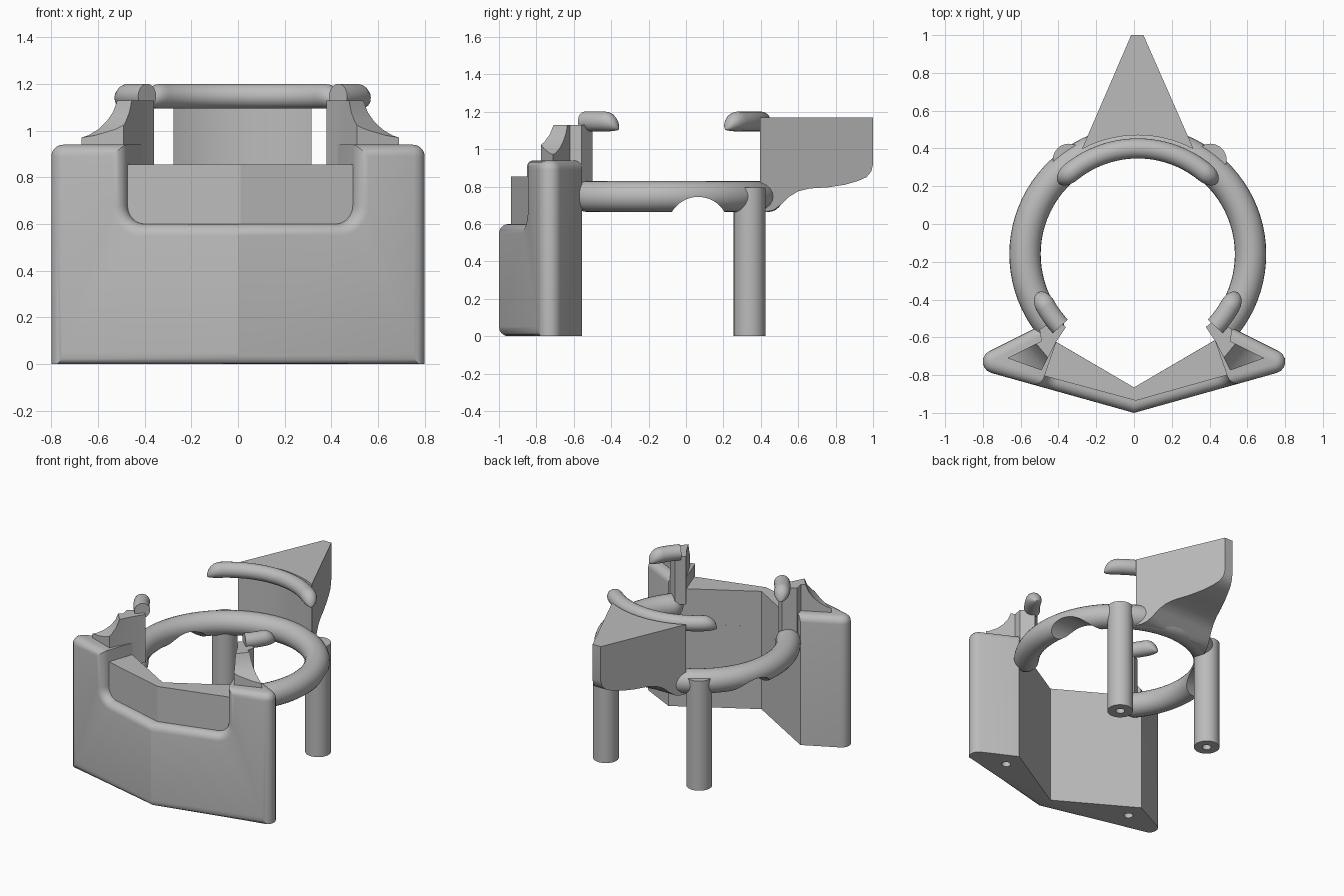
import bpy, bmesh, math
from mathutils import Vector

if "Cube" in bpy.data.objects:
    bpy.data.objects.remove(bpy.data.objects["Cube"], do_unlink=True)

grey = bpy.data.materials.new("plain grey")
grey.use_nodes = True
grey.diffuse_color = (0.5, 0.5, 0.5, 1)
grey.node_tree.nodes["Principled BSDF"].inputs["Base Color"].default_value = (0.5, 0.5, 0.5, 1)

CX, CY = 0.02, -0.16      # ring centre
SLOPE = 0.28              # sweep of the front wall


def make(name, bm):
    bmesh.ops.recalc_face_normals(bm, faces=bm.faces)
    mesh = bpy.data.meshes.new(name)
    bm.to_mesh(mesh)
    bm.free()
    mesh.materials.append(grey)
    ob = bpy.data.objects.new(name, mesh)
    bpy.context.collection.objects.link(ob)
    return ob


def loft(name, rings):
    """Skin between rings of equal point count, with flat end caps."""
    bm = bmesh.new()
    rows = [[bm.verts.new(p) for p in ring] for ring in rings]
    n = len(rows[0])
    for a, b in zip(rows, rows[1:]):
        for i in range(n):
            bm.faces.new((a[i], a[(i + 1) % n], b[(i + 1) % n], b[i]))
    bm.faces.new(rows[0])
    bm.faces.new(rows[-1])
    return make(name, bm)


def prism(name, pts, vec):
    return loft(name, [pts, [Vector(p) + Vector(vec) for p in pts]])


def upright(name, plan, z0, z1):
    return prism(name, [(x, y, z0) for x, y in plan], (0, 0, z1 - z0))


def cylinder(name, x, y, r, z0, z1, n=32):
    plan = [(x + r * math.cos(i * math.tau / n), y + r * math.sin(i * math.tau / n)) for i in range(n)]
    return upright(name, plan, z0, z1)


def arc_tube(name, R, r, a0, a1, z, round0=True, round1=True, droop=0.0, cap=1.0):
    """Round bar bent about the ring centre, with domed or flat ends."""
    span = math.degrees(cap * r / R)
    stations = [(a0 + (a1 - a0) * i / 60, 1.0) for i in range(61)]
    dome = [math.radians(t) for t in (15, 30, 45, 60, 75, 87)]
    if round0:
        stations = [(a0 - span * math.sin(t), math.cos(t)) for t in reversed(dome)] + stations
    if round1:
        stations += [(a1 + span * math.sin(t), math.cos(t)) for t in dome]
    rings = []
    for ang, k in stations:
        a, zc = math.radians(ang), z - droop * r * (1 - k)
        ring = []
        for j in range(24):
            t = j * math.tau / 24
            d = R + r * k * math.cos(t)
            ring.append((CX + d * math.cos(a), CY + d * math.sin(a), zc + r * k * math.sin(t)))
        rings.append(ring)
    return loft(name, rings)


def boolean(ob, other, op='DIFFERENCE'):
    other.hide_render = True
    mod = ob.modifiers.new("cut", 'BOOLEAN')
    mod.operation, mod.object, mod.solver = op, other, 'EXACT'
    bpy.context.view_layer.objects.active = ob
    bpy.ops.object.modifier_apply(modifier=mod.name)
    bpy.data.objects.remove(other, do_unlink=True)


def smooth(ob):
    bpy.ops.object.select_all(action='DESELECT')
    ob.select_set(True)
    bpy.context.view_layer.objects.active = ob
    bpy.ops.object.shade_smooth_by_angle(angle=math.radians(30))


# front body: swept wall with a thick rounded wing at each end
right = []
for i in range(7):
    a = math.radians(-74.4 + 137.8 * i / 6)
    right.append((0.739 + 0.062 * math.cos(a), -0.729 + 0.062 * math.sin(a)))
right[0] = (right[0][0], -1 + SLOPE * right[0][0])
right.append((0.53, -0.555))
plan = [(0, -1)] + right + [(0, -0.865)] + [(-x, y) for x, y in reversed(right)]
body = upright("front_body", plan, 0, 0.94)

# wide notch, narrowing toward the back, with rounded lower corners
rings = []
for y, half in ((-1.1, 0.587), (-0.45, 0.36)):
    side = [(half, 1.1)]
    for i in range(7):
        a = math.radians(-90 * i / 6)
        side.append((half - 0.08 + 0.08 * math.cos(a), 0.68 + 0.08 * math.sin(a)))
    rings.append([(0.01 + x, y, z) for x, z in side] + [(0.01 - x, y, z) for x, z in reversed(side)])
boolean(body, loft("notch_cutter", rings))
for s in (-1, 1):
    boolean(body, cylinder("hole_cutter", s * 0.53, -0.69, 0.03, -0.1, 0.3))

# round the front outline and the top of the wings
bm = bmesh.new()
bm.from_mesh(body.data)


def on_front(v):
    return abs(v.co.y + 1 - SLOPE * abs(v.co.x)) < 0.002


def on_wing_top(v):
    x, y, z = abs(v.co.x), v.co.y, v.co.z
    return z > 0.93 and (x > 0.735 or abs(y + 0.555 + 0.5 * (x - 0.53)) < 0.004)


edges = [e for e in bm.edges if e.calc_face_angle(0) > 0.6
         and (all(map(on_front, e.verts)) or all(map(on_wing_top, e.verts)))]
bmesh.ops.bevel(bm, geom=edges, offset=0.05, segments=5, profile=0.5, affect='EDGES', clamp_overlap=False)
bm.to_mesh(body.data)
bm.free()
smooth(body)

# raised panel standing in the notch
upright("notch_panel", [(0.01, -0.935), (0.51, -0.795), (0.43, -0.614), (0, -0.865),
                        (-0.43, -0.614), (-0.51, -0.795)], 0.585, 0.855)

# main ring with scalloped underside
ring = arc_tube("main_ring", 0.597, 0.083, -38, 218, 0.747)
scallop = [(-1, 0.065 + 0.1625 * math.cos(i * math.tau / 48), 0.5825 + 0.1625 * math.sin(i * math.tau / 48))
           for i in range(48)]
boolean(ring, prism("scallop_cutter", scallop, (2, 0, 0)))
smooth(ring)

# back legs with a hole in each foot
for side, s in (("right", -1), ("left", 1)):
    leg = cylinder(side + "_back_leg", 0.03 + s * 0.375, 0.34, 0.085, 0, 0.795)
    boolean(leg, cylinder("hole_cutter", 0.03 + s * 0.375, 0.34, 0.03, -0.1, 0.3))
    smooth(leg)

# back wedge: triangle in plan, curved along its underside
arc = [math.radians(a) for a in range(118, 61, -4)]
plan = [(CX + 0.63 * math.cos(a), CY + 0.63 * math.sin(a)) for a in arc]
wedge = upright("back_wedge", plan + [(0.05, 1), (-0.015, 1)], 0.5, 1.17)
profile = [(0.3, 1.3), (1.1, 1.3), (1.1, 0.93), (1, 0.92), (0.99, 0.88), (0.965, 0.85), (0.92, 0.83),
           (0.85, 0.81), (0.76, 0.796), (0.66, 0.79), (0.6, 0.775), (0.55, 0.745), (0.51, 0.705),
           (0.47, 0.675), (0.43, 0.665), (0.3, 0.665)]
boolean(wedge, prism("wedge_profile", [(-1, y, z) for y, z in profile], (2, 0, 0)), 'INTERSECT')
smooth(wedge)

# upper rear bar
smooth(arc_tube("rear_bar", 0.56, 0.053, 51, 129, 1.148, droop=0.8, cap=1.7))

# front arms rising from the wings, each ending in a short hook
arm_plan = [(-0.68, -0.71), (-0.5, -0.775), (-0.42, -0.62), (-0.37, -0.545),
            (-0.43, -0.5), (-0.51, -0.56), (-0.5, -0.62)]
slope = [(-0.2, 0.6), (-0.2, 0.965), (0, 0.965), (0.05, 0.98), (0.095, 1.005), (0.135, 1.04),
         (0.165, 1.08), (0.185, 1.13), (0.7, 1.13), (0.7, 0.6)]
for side, s in (("right", -1), ("left", 1)):
    mid = 0.01
    arm = upright(side + "_arm", [(mid - s * x, y) for x, y in arm_plan], 0.78, 1.3)
    cut = [(mid + s * (0.68 - 0.77 * d - 0.64 * 0.5), -0.74 + 0.64 * d - 0.77 * 0.5, z) for d, z in slope]
    cutter = prism("arm_profile", cut, (s * 0.64, 0.77, 0))
    boolean(arm, cutter, 'INTERSECT')
    smooth(arm)
    if s > 0:
        hook = arc_tube("left_hook", 0.56, 0.053, -43, -29, 1.148, round0=False, droop=0.8, cap=1.5)
    else:
        hook = arc_tube("right_hook", 0.56, 0.053, 209, 223, 1.148, round1=False, droop=0.8, cap=1.5)
    smooth(hook)
